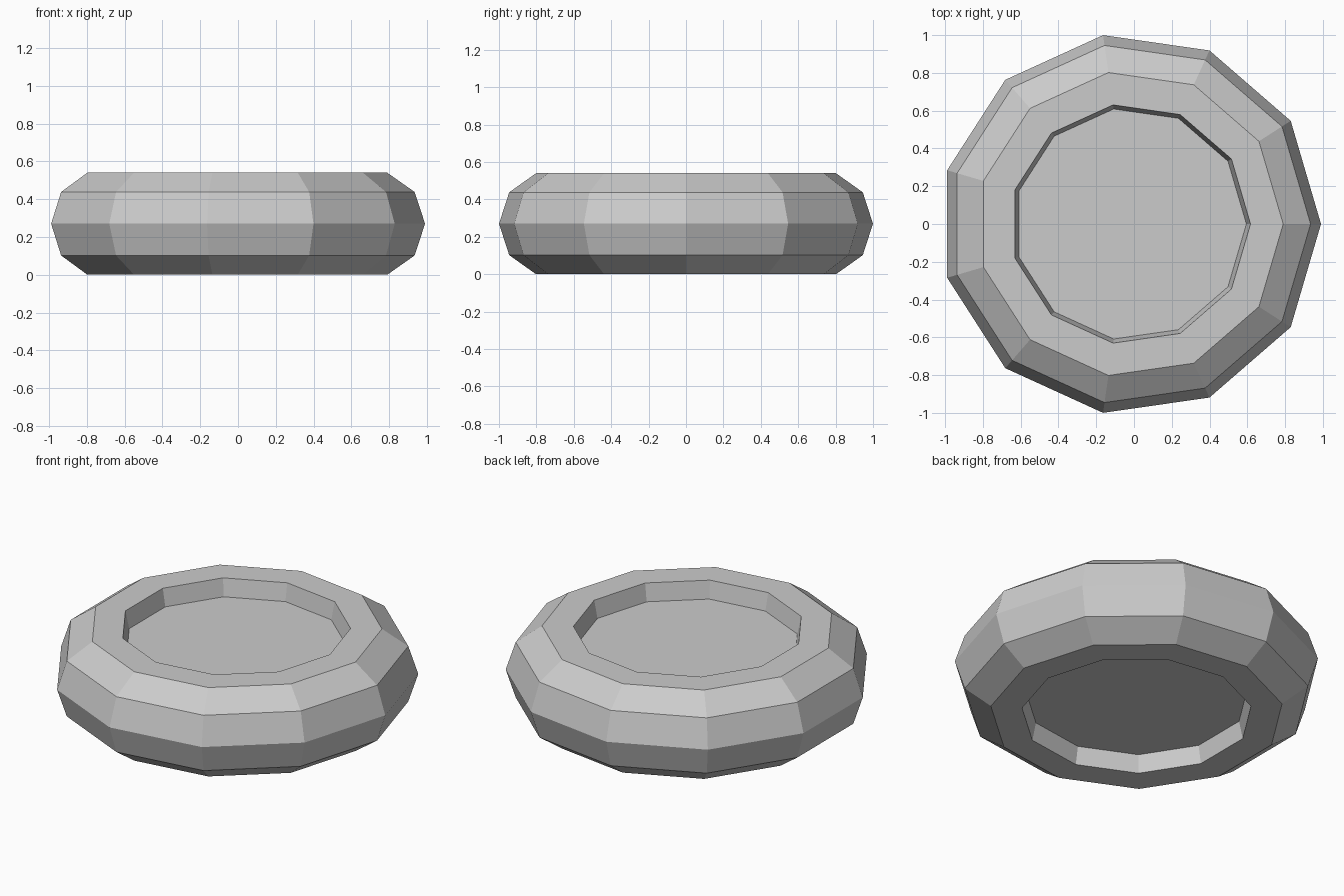
import bpy, bmesh, math

cube = bpy.data.objects.get("Cube")
if cube:
    bpy.data.objects.remove(cube, do_unlink=True)

SIDES = 11
MID = 0.27        # half height
OFFSET_X = -0.02  # centres the odd-sided outline

# Single grey material
grey = bpy.data.materials.new("plain grey")
grey.use_nodes = True
colour = (0.6, 0.6, 0.6, 1)
grey.diffuse_color = colour
grey.node_tree.nodes["Principled BSDF"].inputs["Base Color"].default_value = colour

# Upper half profile (radius, height above middle): recessed floor, rim, shoulder, waist
upper = [(0.615, 0.165), (0.637, 0.27), (0.81, 0.27), (0.955, 0.168)]
profile = upper + [(1.01, 0)] + [(r, -h) for r, h in reversed(upper)]

bm = bmesh.new()
rings = []
for r, h in profile:
    angles = [math.tau * i / SIDES for i in range(SIDES)]
    rings.append([bm.verts.new((r * math.cos(a) + OFFSET_X, r * math.sin(a), MID + h)) for a in angles])

# Bridge the rings and cap both recessed floors
for a, b in zip(rings, rings[1:]):
    for i in range(SIDES):
        j = (i + 1) % SIDES
        bm.faces.new((a[i], b[i], b[j], a[j]))
bm.faces.new(rings[0])
bm.faces.new(reversed(rings[-1]))
bmesh.ops.recalc_face_normals(bm, faces=bm.faces)

mesh = bpy.data.meshes.new("faceted_disc")
bm.to_mesh(mesh)
bm.free()
mesh.materials.append(grey)
disc = bpy.data.objects.new("faceted_disc", mesh)
bpy.context.collection.objects.link(disc)
